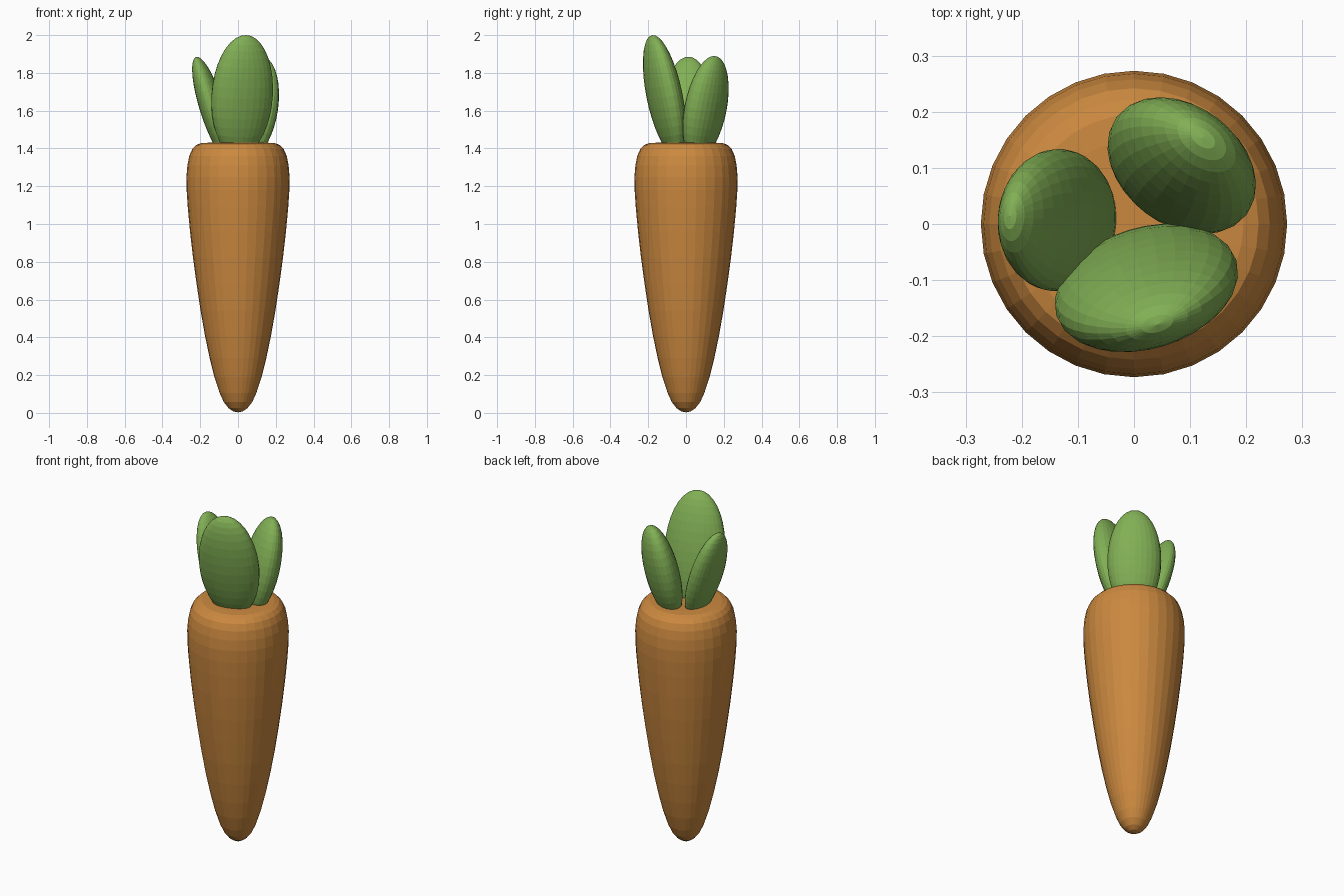
import bpy, bmesh, math
from mathutils import Matrix, Vector

if "Cube" in bpy.data.objects:
    bpy.data.objects.remove(bpy.data.objects["Cube"])


def material(name, color):
    m = bpy.data.materials.new(name)
    m.diffuse_color = (*color, 1)
    m.use_nodes = True
    m.node_tree.nodes["Principled BSDF"].inputs["Base Color"].default_value = m.diffuse_color
    return m


def add_object(name, bm, mat):
    bmesh.ops.recalc_face_normals(bm, faces=bm.faces)
    me = bpy.data.meshes.new(name)
    bm.to_mesh(me)
    bm.free()
    me.materials.append(mat)
    ob = bpy.data.objects.new(name, me)
    bpy.context.collection.objects.link(ob)
    return ob


orange = material("orange", (0.60, 0.25, 0.05))
green = material("green", (0.22, 0.43, 0.09))

# Root: turned profile of (radius, height)
profile = [(0, 0.003), (0.025, 0.008), (0.05, 0.025), (0.075, 0.057), (0.097, 0.105),
           (0.125, 0.19), (0.15, 0.29), (0.175, 0.41), (0.198, 0.54), (0.219, 0.68),
           (0.238, 0.82), (0.254, 0.96), (0.266, 1.09), (0.272, 1.18), (0.273, 1.25),
           (0.268, 1.31), (0.258, 1.36), (0.242, 1.397), (0.222, 1.418), (0.195, 1.428),
           (0.15, 1.431), (0, 1.431)]
bm = bmesh.new()
verts = [bm.verts.new((r, 0, z)) for r, z in profile]
edges = [bm.edges.new(pair) for pair in zip(verts, verts[1:])]
bmesh.ops.spin(bm, geom=verts + edges, cent=(0, 0, 0), axis=(0, 0, 1),
               angle=math.tau, steps=32, use_duplicate=False)
bmesh.ops.remove_doubles(bm, verts=bm.verts, dist=0.0005)
add_object("carrot_root", bm, orange)


# Leaves: flattened ellipsoids leaning outwards along a heading
def leaf(name, center, half_size, heading, lean):
    bm = bmesh.new()
    bmesh.ops.create_uvsphere(bm, u_segments=28, v_segments=18, radius=1)
    # local x is the thickness and points along the heading
    mat = (Matrix.Translation(Vector(center))
           @ Matrix.Rotation(math.radians(heading), 4, 'Z')
           @ Matrix.Rotation(math.radians(lean), 4, 'Y')
           @ Matrix.Diagonal((*half_size, 1)))
    bmesh.ops.transform(bm, matrix=mat, verts=bm.verts)
    add_object(name, bm, green)


leaf("front_leaf", (0.022, -0.114, 1.68), (0.086, 0.168, 0.327), -73, 12)
leaf("left_leaf", (-0.137, 0.007, 1.615), (0.066, 0.127, 0.283), 176, 17.5)
leaf("back_leaf", (0.085, 0.104, 1.615), (0.088, 0.145, 0.281), 53, 13)
